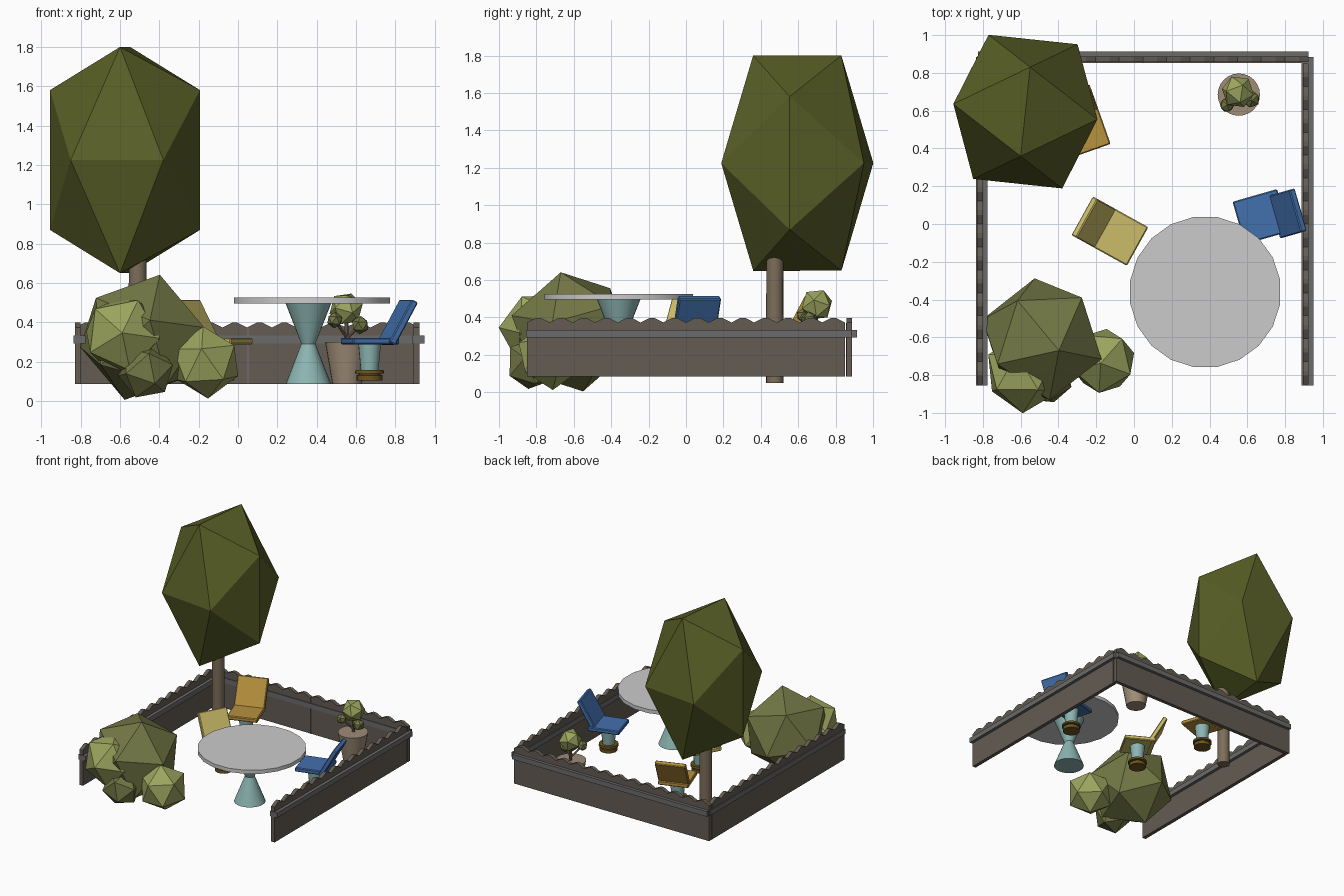
import bpy, bmesh, math
from mathutils import Vector, Matrix

if "Cube" in bpy.data.objects:
    bpy.data.objects.remove(bpy.data.objects["Cube"])

MATS = {}


def mat(name, rgb):
    m = bpy.data.materials.new(name)
    m.diffuse_color = (*[((c + .055) / 1.055) ** 2.4 for c in rgb], 1)
    m.use_nodes = True
    m.node_tree.nodes["Principled BSDF"].inputs["Base Color"].default_value = m.diffuse_color
    MATS[name] = m


mat("canopy_green", (0.345, 0.37, 0.15))
mat("shrub_dark", (0.45, 0.47, 0.27))
mat("shrub_light", (0.61, 0.645, 0.37))
mat("bark", (0.49, 0.43, 0.35))
mat("fence_wood", (0.39, 0.36, 0.325))
mat("fence_rail", (0.42, 0.42, 0.42))
mat("teal", (0.55, 0.71, 0.70))
mat("clay", (0.62, 0.55, 0.47))
mat("bronze", (0.42, 0.33, 0.12))
mat("blue", (0.26, 0.44, 0.68))
mat("straw", (0.80, 0.74, 0.41))
mat("ochre", (0.72, 0.57, 0.24))


def finish(name, bm, material=None, matrix=None, smooth=False):
    bmesh.ops.recalc_face_normals(bm, faces=bm.faces)
    me = bpy.data.meshes.new(name)
    bm.to_mesh(me)
    bm.free()
    if smooth:
        me.shade_smooth()
        me.set_sharp_from_angle(angle=math.radians(35))
    if material:
        me.materials.append(MATS[material])
    ob = bpy.data.objects.new(name, me)
    bpy.context.collection.objects.link(ob)
    if matrix:
        ob.matrix_world = matrix
    return ob


def ico(name, center, r, pole, side, material, stretch=1):
    """Twenty-sided foliage ball aimed by two of its neighbouring corners."""
    e3 = Vector(pole).normalized()
    e1 = Vector(side)
    e1 = (e1 - e3 * e1.dot(e3)).normalized()
    e2 = e3.cross(e1)
    pts = [e3]
    for i in range(5):
        a = math.tau * i / 5
        pts.append(e3 / 5 ** .5 + (e1 * math.cos(a) + e2 * math.sin(a)) * 2 / 5 ** .5)
    pts += [-p for p in pts]
    bm = bmesh.new()
    for p in pts:
        bm.verts.new(Vector((p.x, p.y, p.z * stretch)) * r)
    bmesh.ops.convex_hull(bm, input=bm.verts)
    finish(name, bm, material, Matrix.Translation(center))


def lathe(name, profile, matrix, material=None, n=24):
    """Round part from (radius, height) points, capped at both ends."""
    bm = bmesh.new()
    rings = [[bm.verts.new((r * math.cos(math.tau * i / n), r * math.sin(math.tau * i / n), z))
              for i in range(n)] for r, z in profile]
    for a, b in zip(rings, rings[1:]):
        for i in range(n):
            j = (i + 1) % n
            bm.faces.new((a[i], a[j], b[j], b[i]))
    bm.faces.new(rings[0])
    bm.faces.new(rings[-1])
    return finish(name, bm, material, matrix, True)


def box(name, lo, hi, material, matrix, bevel=0):
    lo, hi = Vector(lo), Vector(hi)
    bm = bmesh.new()
    bmesh.ops.create_cube(bm, size=1, matrix=Matrix.Translation((lo + hi) / 2) @ Matrix.Diagonal((*(hi - lo), 1)))
    if bevel:
        bmesh.ops.bevel(bm, geom=bm.edges, offset=bevel, segments=1, affect='EDGES')
    finish(name, bm, material, matrix)


def at(x, y, z=0, deg=0):
    return Matrix.Translation((x, y, z)) @ Matrix.Rotation(math.radians(deg), 4, 'Z')


# Fence: wavy-topped panel with a rail running along each side
def fence(side, x, y, deg, start, end, rail_start, rail_end):
    m = at(x, y, 0, deg)
    bumps = 14
    step = (end - start) / bumps
    pts = [(end, .085), (start, .085)]
    for i in range(bumps):
        for f, z in ((0, .373), (.4, .398), (.6, .398)):
            pts.append((start + (i + f) * step, z))
    pts.append((end, .373))
    bm = bmesh.new()
    f = bm.faces.new([bm.verts.new((px, 0, pz)) for px, pz in pts])
    ext = bmesh.ops.extrude_face_region(bm, geom=[f])
    bmesh.ops.translate(bm, vec=(0, .03, 0), verts=[v for v in ext["geom"] if isinstance(v, bmesh.types.BMVert)])
    finish(f"{side}_fence_panel", bm, "fence_wood", m)
    box(f"{side}_fence_rail", (rail_start, -.025, .292), (rail_end, .036, .333), "fence_rail", m)
    return m


fence("right", .924, -.85, 90, 0, 1.70, -.005, 1.735)
fence("left", -.80, -.85, 90, 0, 1.70, -.005, 1.735)
back = fence("back", .924, .888, 180, 0, 1.754, 0, 1.75)
box("back_fence_seam", (.869, .025, .085), (.877, .032, .37), "fence_rail", back)

# Tree
lathe("tree_trunk", [(.047, .05), (.045, .95)], at(-.51, .475), "bark", 16)
ico("tree_canopy", (-.575, .595, 1.225), .451, (.025, .235, .383), (-.025, -.235, .383), "canopy_green", 1.5)

# Shrubs in the front left corner
ico("large_shrub", (-.487, -.61, .323), .336, (.09, -.06, .32), (.315, -.105, .053), "shrub_dark")
ico("left_shrub", (-.585, -.79, .335), .212, (-.02, -1, .05), (-.75, -.4, .7), "shrub_light")
ico("right_shrub", (-.165, -.725, .195), .184, (-.1, -.85, .35), (-.05, .1, 1), "shrub_light")
ico("low_shrub", (-.47, -.82, .155), .148, (.1, -.7, .5), (.9, -.3, .2), "shrub_dark")

# Table
lathe("table_top", [(.402, .495), (.402, .525)], at(.377, -.36, 0, 9), None, 20)
lathe("table_base", [(.116, .085), (.036, .29), (.116, .496)], at(.358, -.36), "teal")

# Potted plant
lathe("plant_pot", [(.075, .085), (.112, .30)], at(.555, .685), "clay")


def stick(name, a, b, r):
    a, b = Vector(a), Vector(b)
    d = b - a
    lathe(name, [(r, 0), (r * .8, d.length)], Matrix.Translation(a) @ d.to_track_quat('Z', 'Y').to_matrix().to_4x4(),
          "bark", 8)


stick("plant_stem", (.555, .69, .28), (.55, .70, .44), .012)
stick("plant_left_twig", (.555, .69, .32), (.492, .63, .41), .008)
stick("plant_right_twig", (.555, .69, .32), (.622, .66, .385), .008)
ico("plant_main_leaves", (.55, .70, .468), .089, (.1, -.5, .6), (.9, -.2, .3), "shrub_light")
ico("plant_left_leaves", (.492, .63, .41), .041, (.2, -.8, .4), (-.9, 0, .3), "shrub_dark")
ico("plant_right_leaves", (.622, .66, .385), .047, (-.2, -.8, .3), (.1, 0, 1), "shrub_dark")


# Chairs: local +x points from the seat's front edge to its back
def chair(name, x, y, deg, color, slide=0):
    m = at(x, y, 0, deg)
    box(name + "_seat", (0, -.117, .287), (.245, .117, .320), color, m, .006)
    tilt = m @ Matrix.Translation((.20, slide, .292)) @ Matrix.Rotation(math.radians(29), 4, 'Y')
    box(name + "_backrest", (-.016, -.117, 0), (.020, .117, .248), color, tilt, .006)
    base = m @ Matrix.Translation((.12, 0, 0))
    lathe(name + "_pedestal", [(.045, .15), (.058, .29)], base, "teal", 16)
    lathe(name + "_foot", [(.066, .103), (.066, .13), (.056, .132), (.056, .138), (.074, .14), (.072, .158)],
          base, "bronze", 16)


chair("blue_chair", .554, .005, 16, "blue", -.022)
chair("straw_chair", .019, -.119, 151, "straw")
chair("ochre_chair", -.234, .385, 109.5, "ochre")
